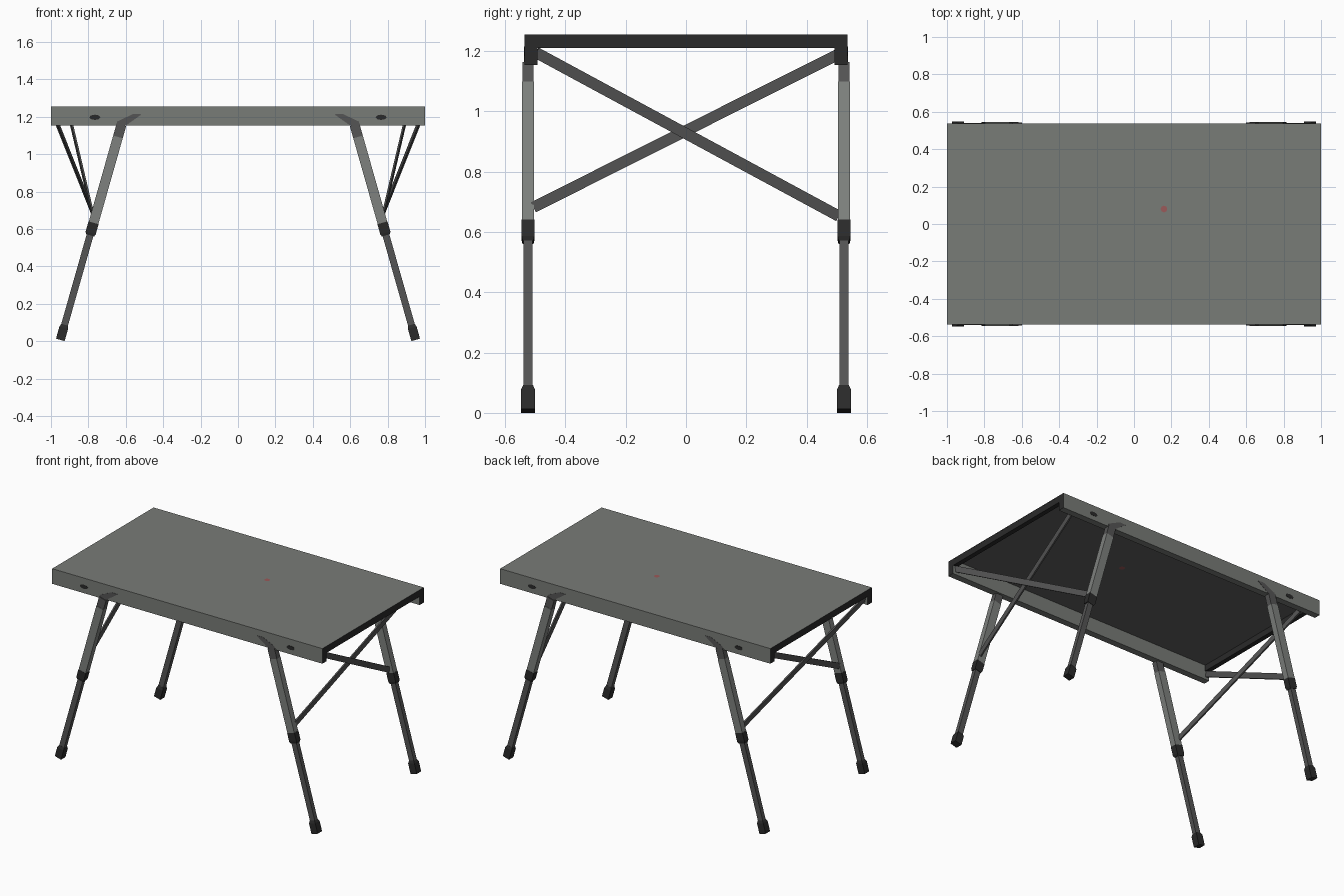
import bpy, bmesh, math
from mathutils import Vector

if "Cube" in bpy.data.objects:
    bpy.data.objects.remove(bpy.data.objects["Cube"])


def material(name, rgb):
    m = bpy.data.materials.new(name)
    m.diffuse_color = (*rgb, 1)
    m.use_nodes = True
    m.node_tree.nodes["Principled BSDF"].inputs["Base Color"].default_value = m.diffuse_color
    return m


TOP = material("table grey", (0.19, 0.20, 0.185))
LEG = material("leg grey", (0.21, 0.22, 0.21))
MID = material("mid grey", (0.09, 0.09, 0.09))
UNDER = material("underside grey", (0.12, 0.12, 0.12))
DARK = material("dark plastic", (0.023, 0.023, 0.023))
RED = material("muted red", (0.33, 0.10, 0.10))


def finish(name, bm, *mats):
    bmesh.ops.recalc_face_normals(bm, faces=bm.faces[:])
    me = bpy.data.meshes.new(name)
    bm.to_mesh(me)
    bm.free()
    for m in mats:
        me.materials.append(m)
    ob = bpy.data.objects.new(name, me)
    bpy.context.collection.objects.link(ob)
    return ob


def bar(name, a, b, rings, mat):
    """Rectangular bar from a to b; rings = (t, size along x, size across)."""
    a, b = Vector(a), Vector(b)
    d = (b - a).normalized()
    u = Vector((1, 0, 0))
    u = (u - d * u.dot(d)).normalized()
    v = d.cross(u)
    bm = bmesh.new()
    loops = []
    for t, su, sv in rings:
        c = a.lerp(b, t)
        loops.append([bm.verts.new(c + u * su * i / 2 + v * sv * j / 2)
                      for i, j in ((-1, -1), (1, -1), (1, 1), (-1, 1))])
    for p, q in zip(loops, loops[1:]):
        for k in range(4):
            bm.faces.new((p[k], p[(k + 1) % 4], q[(k + 1) % 4], q[k]))
    bm.faces.new(loops[0])
    bm.faces.new(loops[-1])
    return finish(name, bm, mat)


def plate(name, outline, y0, y1, mat):
    """Flat plate in the xz plane, from y0 to y1."""
    bm = bmesh.new()
    f = bm.faces.new([bm.verts.new((x, y0, z)) for x, z in outline])
    r = bmesh.ops.extrude_face_region(bm, geom=[f])
    bmesh.ops.translate(bm, vec=(0, y1 - y0, 0),
                        verts=[g for g in r["geom"] if isinstance(g, bmesh.types.BMVert)])
    return finish(name, bm, mat)


# Tabletop: thin sheet with hollow-looking long aprons, swept along x
W, I, LOW, SHEET = 0.536, 0.492, 1.154, 1.25
profile = [(-W, LOW), (-W, 1.255), (W, 1.255), (W, LOW),
           (I, LOW), (I, SHEET), (-I, SHEET), (-I, LOW)]
bm = bmesh.new()
ends = [[bm.verts.new((x, y, z)) for y, z in profile] for x in (-1, 1)]
for k in range(8):
    n = (k + 1) % 8
    bm.faces.new((ends[0][k], ends[0][n], ends[1][n], ends[1][k]))
for e in ends:
    bm.faces.new(e)
bmesh.ops.recalc_face_normals(bm, faces=bm.faces[:])
for f in bm.faces:
    f.normal_update()
    if abs(f.normal.x) > 0.9:
        f.material_index = 1
    elif f.normal.z < -0.9 and f.calc_center_median().z > 1.2:
        f.material_index = 2
finish("tabletop", bm, TOP, DARK, UNDER)

# Small red dot, seen on both sides of the sheet
for z, side in ((1.2553, "upper"), (1.2497, "lower")):
    bm = bmesh.new()
    bmesh.ops.create_circle(bm, cap_ends=True, segments=8, radius=0.018)
    bmesh.ops.translate(bm, vec=(0.16, 0.08, z), verts=bm.verts[:])
    finish("red_dot_" + side, bm, RED)


for sx, side in ((-1, "left"), (1, "right")):
    # Dark rail under each short end
    bar("end_rail_" + side, (sx * 0.984, -0.5, 1.231), (sx * 0.984, 0.5, 1.231),
        [(0, 0.031, 0.042), (1, 0.031, 0.042)], DARK)

    for sy, end in ((-1, "front"), (1, "back")):
        tag = f"{end}_{side}"
        y = sy * 0.524

        # Point on the splayed leg axis at height z
        def at(z):
            return (sx * (0.95 - 0.284 * (z - 0.007)), y, z)

        bar("foot_" + tag, at(0.007), at(0.088),
            [(0, 0.048, 0.046), (0.8, 0.048, 0.046), (1, 0.036, 0.032)], DARK)
        bar("lower_leg_" + tag, at(0.08), at(0.60),
            [(0, 0.037, 0.03), (1, 0.037, 0.03)], MID)
        bar("leg_sleeve_" + tag, at(0.566), at(0.633),
            [(0, 0.046, 0.036), (0.2, 0.056, 0.042), (1, 0.056, 0.042)], DARK)
        bar("upper_leg_" + tag, at(0.633), at(1.092),
            [(0, 0.053, 0.041), (1, 0.053, 0.041)], LEG)
        bar("leg_hinge_" + tag, at(1.092), at(1.157),
            [(0, 0.053, 0.036), (1, 0.053, 0.036)], MID)
        # Bent bracket plate and oval fastener on the apron
        bracket = [(0.655, 1.153), (0.60, 1.153), (0.515, 1.213), (0.56, 1.215), (0.645, 1.175)]
        plate("bracket_" + tag, [(sx * x, z) for x, z in bracket],
              sy * 0.53, sy * 0.5375, MID)
        oval = [(sx * 0.765 + 0.03 * math.cos(k * math.pi / 4),
                 1.197 + 0.014 * math.sin(k * math.pi / 4)) for k in range(8)]
        plate("fastener_" + tag, oval, sy * 0.53, sy * 0.5375, DARK)

    # Crossed flat braces at each end
    flat = [(0, 0.01, 0.037), (1, 0.01, 0.037)]
    bar("outer_brace_" + side, (sx * 0.979, -0.497, 1.195), (sx * 0.763, 0.506, 0.653), flat, MID)
    bar("inner_brace_" + side, (sx * 0.897, 0.50, 1.187), (sx * 0.778, -0.506, 0.682), flat, MID)
